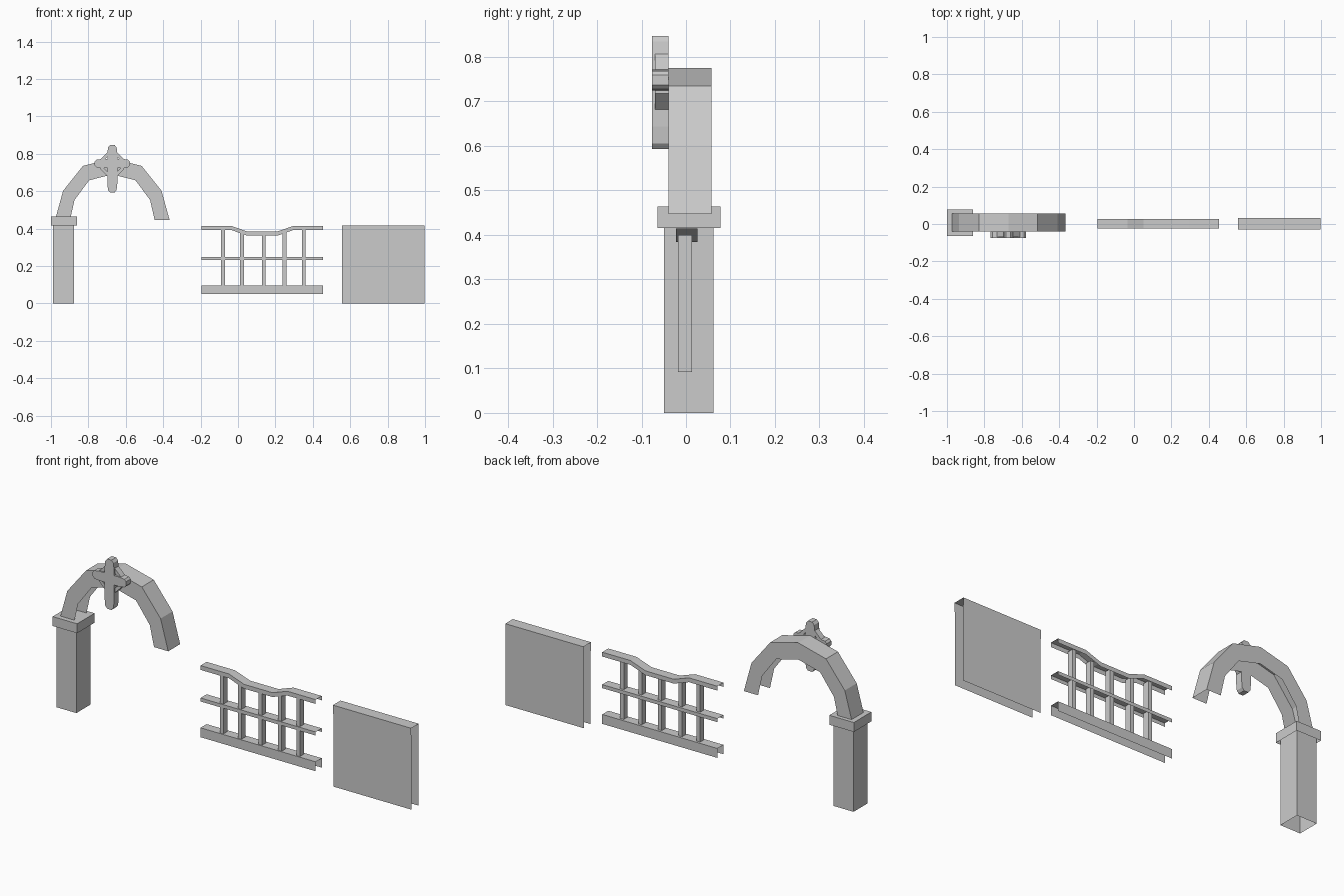
import bpy, bmesh
from math import cos, sin, pi

cube = bpy.data.objects.get("Cube")
if cube:
    bpy.data.objects.remove(cube, do_unlink=True)

stone = bpy.data.materials.new("plain_grey")
stone.use_nodes = True
GREY = (0.6, 0.6, 0.6, 1)
stone.diffuse_color = GREY
stone.node_tree.nodes["Principled BSDF"].inputs["Base Color"].default_value = GREY


def finish(name, bm):
    mesh = bpy.data.meshes.new(name)
    bm.to_mesh(mesh)
    bm.free()
    mesh.materials.append(stone)
    obj = bpy.data.objects.new(name, mesh)
    bpy.context.collection.objects.link(obj)
    return obj


def box(name, x, y, z, open_sides=()):
    """Box from three ranges; open_sides lists directions left without a face."""
    bm = bmesh.new()
    bmesh.ops.create_cube(bm, size=1)
    bm.normal_update()
    signs = {"-x": (0, -1), "+x": (0, 1), "-y": (1, -1), "+y": (1, 1), "-z": (2, -1), "+z": (2, 1)}
    gone = [f for f in bm.faces for s in open_sides if f.normal[signs[s][0]] * signs[s][1] > 0.9]
    bmesh.ops.delete(bm, geom=gone, context="FACES_ONLY")
    for v in bm.verts:
        for i, (lo, hi) in enumerate((x, y, z)):
            v.co[i] = lo + (v.co[i] + 0.5) * (hi - lo)
    return finish(name, bm)


def channel(name, outer, inner, y0, y1):
    """Front, back and outer skin between two matching paths; inner side and ends open."""
    bm = bmesh.new()
    rows = [[bm.verts.new((x, y, z)) for x, z in path]
            for path, y in ((inner, y0), (outer, y0), (outer, y1), (inner, y1))]
    for a, b in zip(rows, rows[1:]):
        for i in range(len(a) - 1):
            bm.faces.new((a[i], a[i + 1], b[i + 1], b[i]))
    return finish(name, bm)


def prism(name, profile, y0, y1):
    """Closed plate from an x-z outline."""
    bm = bmesh.new()
    face = bm.faces.new([bm.verts.new((x, y0, z)) for x, z in profile])
    out = bmesh.ops.extrude_face_region(bm, geom=[face])
    for v in out["geom"]:
        if isinstance(v, bmesh.types.BMVert):
            v.co.y = y1
    bmesh.ops.recalc_face_normals(bm, faces=bm.faces)
    return finish(name, bm)


# Gate post and cap, hollow and open below
box("gate_post", (-0.988, -0.876), (-0.05, 0.062), (0, 0.43), ("-z", "+z"))
box("post_cap", (-1, -0.862), (-0.064, 0.077), (0.416, 0.464), ("-z",))

# Arch, open along its underside
CX = -0.672


def mirrored(half):
    return [(CX - x, z) for x, z in half] + [(CX + x, z) for x, z in half[-2::-1]]


channel("arch",
        mirrored([(0.306, 0.447), (0.263, 0.602), (0.157, 0.735), (0, 0.775)]),
        mirrored([(0.226, 0.447), (0.202, 0.553), (0.124, 0.658), (0, 0.69)]),
        -0.039, 0.057)


# Ornament: two tapered bars with a ring behind them
def tapered_bar(name, cx, cz, length, width, upright):
    pts = [(length, width * 0.45), (length * 0.9, width * 0.85), (length * 0.6, width)]
    pts = pts + [(-a, b) for a, b in pts[::-1]]
    pts = pts + [(a, -b) for a, b in pts[::-1]]
    if upright:
        pts = [(b, a) for a, b in pts]
    return prism(name, [(cx + a, cz + b) for a, b in pts], -0.076, -0.039)


tapered_bar("ornament_upright", CX, 0.72, 0.127, 0.027, True)
tapered_bar("ornament_crossbar", CX, 0.748, 0.094, 0.024, False)

bm = bmesh.new()
SIDES = 8
loops = []
for radius, y in ((0.068, -0.07), (0.068, -0.039), (0.05, -0.039), (0.05, -0.07)):
    angles = [(i + 0.5) * 2 * pi / SIDES for i in range(SIDES)]
    loops.append([bm.verts.new((CX + radius * cos(a), y, 0.744 + radius * sin(a))) for a in angles])
for k in range(4):
    a, b = loops[k], loops[(k + 1) % 4]
    for i in range(SIDES):
        j = (i + 1) % SIDES
        bm.faces.new((a[i], a[j], b[j], b[i]))
bmesh.ops.recalc_face_normals(bm, faces=bm.faces)
finish("ornament_ring", bm)

# Fence rails, channels open below and at the ends
LEFT, RIGHT, Y0, Y1 = -0.195, 0.454, -0.023, 0.026
top = [(LEFT, 0.414), (-0.035, 0.414), (0.05, 0.384), (0.21, 0.384), (0.295, 0.414), (RIGHT, 0.414)]
channel("top_rail", top, [(x, z - 0.022) for x, z in top], Y0, Y1)
for name, low, high in (("middle_rail", 0.231, 0.249), ("bottom_rail", 0.049, 0.097)):
    channel(name, [(LEFT, high), (RIGHT, high)], [(LEFT, low), (RIGHT, low)], Y0, Y1)

# Fence bars
for i, x in enumerate((-0.08, 0.022, 0.137, 0.249, 0.351)):
    height = 0.38 if 0.0 < x < 0.3 else 0.4
    box(f"fence_bar_{i + 1}", (x - 0.01, x + 0.01), (-0.018, 0.014), (0.092, height), ("-z", "+z"))

# Wall panel with its coping
box("wall_panel", (0.556, 0.997), (-0.027, 0.028), (0, 0.38), ("-x", "+x", "-z", "+z"))
box("wall_coping", (0.556, 0.997), (-0.03, 0.031), (0.37, 0.416), ("-x", "+x", "-z"))
